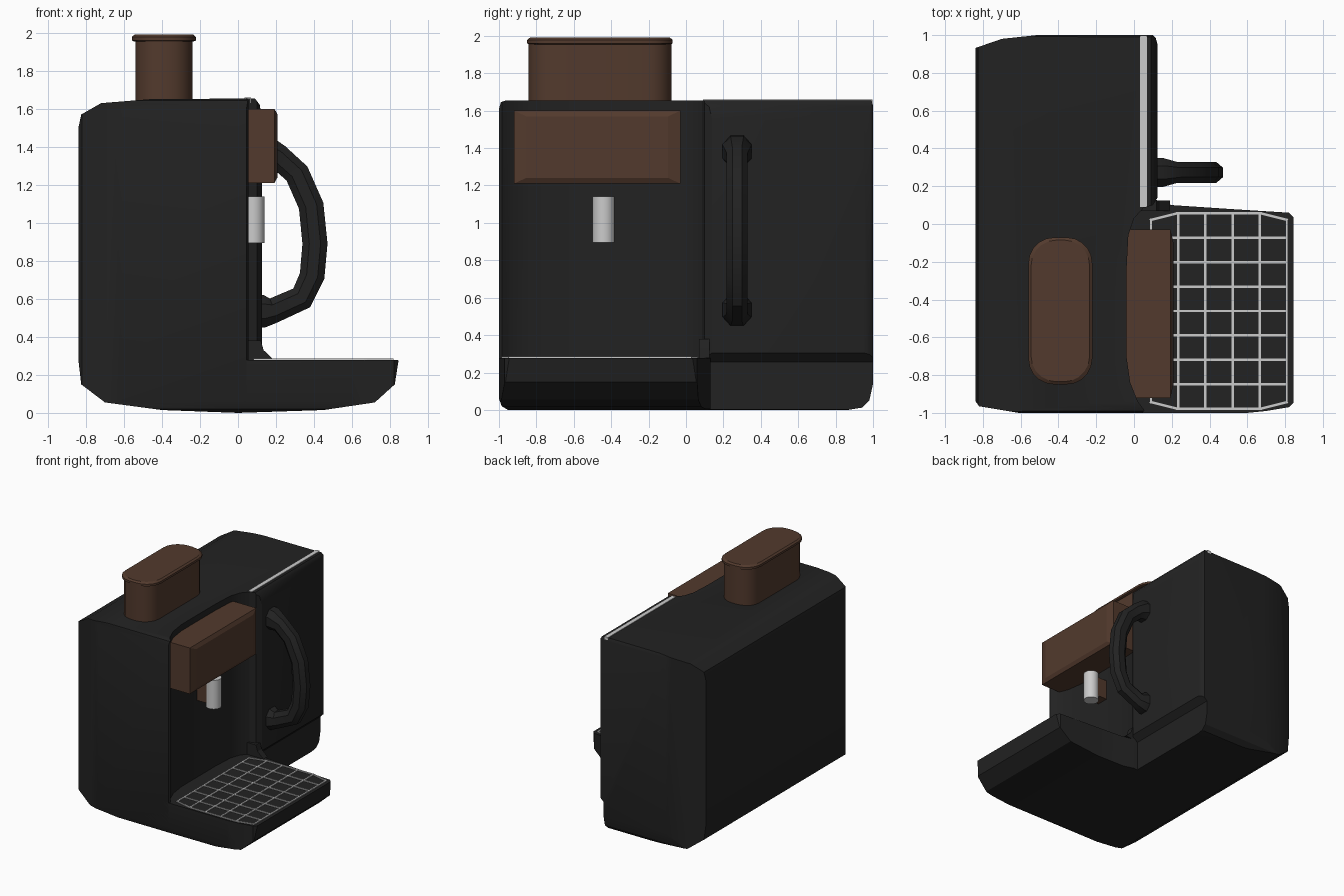
import bpy, bmesh, math
from mathutils import Vector

if "Cube" in bpy.data.objects:
    bpy.data.objects.remove(bpy.data.objects["Cube"])


def material(name, rgb):
    m = bpy.data.materials.new(name)
    m.diffuse_color = (*rgb, 1)
    m.use_nodes = True
    m.node_tree.nodes["Principled BSDF"].inputs["Base Color"].default_value = m.diffuse_color
    return m


BLACK = material("black_plastic", (0.016, 0.016, 0.016))
BROWN = material("brown_plastic", (0.085, 0.042, 0.026))


def skin(name, rings, mat=None):
    """Closed solid through equal-length rings of points, capped at both ends."""
    bm = bmesh.new()
    vr = [[bm.verts.new(p) for p in r] for r in rings]
    n = len(vr[0])
    for a, b in zip(vr, vr[1:]):
        for i in range(n):
            bm.faces.new((a[i], a[(i + 1) % n], b[(i + 1) % n], b[i]))
    bm.faces.new(vr[0])
    bm.faces.new(vr[-1])
    bmesh.ops.recalc_face_normals(bm, faces=bm.faces)
    me = bpy.data.meshes.new(name)
    bm.to_mesh(me)
    bm.free()
    ob = bpy.data.objects.new(name, me)
    bpy.context.collection.objects.link(ob)
    if mat:
        me.materials.append(mat)
    return ob


def prism(name, pts, axis, lo, hi, mat=None):
    put = {"x": lambda p, t: (t, p[0], p[1]),
           "y": lambda p, t: (p[0], t, p[1]),
           "z": lambda p, t: (p[0], p[1], t)}[axis]
    return skin(name, [[put(p, t) for p in pts] for t in (lo, hi)], mat)


def box(name, x, y, z, mat=None):
    return prism(name, [(x[0], y[0]), (x[1], y[0]), (x[1], y[1]), (x[0], y[1])], "z", *z, mat)


def boolean(ob, cutter, op):
    m = ob.modifiers.new("cut", "BOOLEAN")
    m.operation, m.object, m.solver = op, cutter, "EXACT"
    bpy.context.view_layer.objects.active = ob
    bpy.ops.object.modifier_apply(modifier=m.name)
    bpy.data.objects.remove(cutter)


def smooth(ob, deg=30):
    bpy.ops.object.select_all(action="DESELECT")
    ob.select_set(True)
    bpy.context.view_layer.objects.active = ob
    bpy.ops.object.shade_smooth_by_angle(angle=math.radians(deg))


def rounded(cx, cy, hx, hy, r, z, seg=5):
    pts = []
    for k, (sx, sy) in enumerate(((1, 1), (-1, 1), (-1, -1), (1, -1))):
        for i in range(seg + 1):
            a = math.pi / 2 * (k + i / seg)
            pts.append((cx + sx * (hx - r) + r * math.cos(a),
                        cy + sy * (hy - r) + r * math.sin(a), z))
    return pts


# Shared bowed underside (x, z) and lengthwise profile (y, z)
bottom = [(-0.84, 0.28), (-0.825, 0.15), (-0.7, 0.055), (-0.4, 0.015), (0, 0),
          (0.45, 0.015), (0.72, 0.055), (0.825, 0.15), (0.845, 0.277)]
side = [(-1, 0.06), (-0.985, 0.02), (-0.95, -0.001), (0.86, -0.001), (0.94, 0.012),
        (0.98, 0.05), (1, 0.14), (1, 1.63), (0.99, 1.656), (-0.96, 1.656), (-0.99, 1.645), (-1, 1.61)]

# Main body: plan outline cut by the front and side profiles
plan = [(-0.845, 0.93), (-0.7, 0.98), (-0.42, 1.01), (0.09, 1.01), (0.115, 0.985),
        (0.125, 0.95), (0.125, 0.14), (0.1, 0.1), (0.05, 0.085), (0, 0.03),
        (-0.03, -0.06), (-0.04, -0.25), (-0.04, -0.7), (-0.02, -0.84), (0.02, -0.94),
        (0.055, -0.985), (0.04, -1.01), (-0.55, -1.01), (-0.7, -0.985), (-0.82, -0.965), (-0.845, -0.93)]
body = prism("body", plan, "z", -0.1, 1.8, BLACK)
boolean(body, prism("cut_front", bottom + [
    (0.845, 1.4), (0.125, 1.55), (0.115, 1.62), (0.09, 1.654), (-0.45, 1.652),
    (-0.72, 1.63), (-0.825, 1.57), (-0.84, 1.5)], "y", -1.2, 1.2), "INTERSECT")
boolean(body, prism("cut_side", side, "x", -1.2, 1.2), "INTERSECT")
boolean(body, prism("cut_step", [(0.3, -0.1), (0.075, -0.1), (0.075, 0.255), (0.13, 0.31), (0.3, 0.31)],
                    "y", 0.07, 1.2), "DIFFERENCE")
smooth(body)

# Drip tray base
tray_plan = [(-0.2, -1.01), (0.5, -1.01), (0.7, -0.99), (0.82, -0.97), (0.85, -0.94),
             (0.85, 0.03), (0.82, 0.06), (0.5, 0.08), (0.2, 0.1), (0.11, 0.13), (-0.2, 0.13)]
tray = prism("drip_tray", tray_plan, "z", -0.1, 0.5, BLACK)
boolean(tray, prism("cut_tray", bottom, "y", -1.2, 1.2), "INTERSECT")
boolean(tray, prism("cut_tray_side", side, "x", -1.2, 1.2), "INTERSECT")
smooth(tray)
prism("tray_fillet", [(0.02, 0.27), (0.19, 0.277), (0.135, 0.33), (0.12, 0.38), (0.02, 0.38)],
      "y", 0.07, 0.125, BLACK)

# Drip grid: cross wires plus clipped-corner border
X0, X1, Y0, Y1, cx, cy = 0.09, 0.81, -0.978, 0.057, 0.14, 0.035


def wire(name, a, b, w=0.0065):
    a, b = Vector(a), Vector(b)
    d = (b - a).normalized() * w
    n = Vector((-d.y, d.x))
    prism(name, [a - d + n, a - d - n, b + d - n, b + d + n], "z", 0.272, 0.285)


for i in range(6):
    x = X0 + (X1 - X0) * i / 5
    e = cy if i in (0, 5) else 0
    wire("grid_wire_long", (x, Y0 + e), (x, Y1 - e))
for i in range(9):
    y = Y0 + (Y1 - Y0) * i / 8
    e = cx if i in (0, 8) else 0
    wire("grid_wire_cross", (X0 + e, y), (X1 - e, y))
for x, sx in ((X0, 1), (X1, -1)):
    for y, sy in ((Y0, 1), (Y1, -1)):
        wire("grid_corner", (x, y + sy * cy), (x + sx * cx, y))

# Brown control panel with chamfered face
rings = []
for x, d, e in ((-0.06, 0, 0), (0.192, 0, 0), (0.208, 0.065, 0.03)):
    ya, yb, za, zb = -0.92 + d, -0.03 - d, 1.21 + e, 1.6 - e
    rings.append([(x, ya, za), (x, yb, za), (x, yb, zb), (x, ya, zb)])
skin("control_panel", rings, BROWN)

# Bean hopper with overhanging lid
hopper = skin("bean_hopper", [rounded(-0.39, -0.46, 0.15, 0.383, 0.13, z) for z in (1.6, 1.965)], BROWN)
smooth(hopper)
lid = skin("hopper_lid", [rounded(-0.39, -0.46, 0.155 + g, 0.375 + g, 0.135, z) for g, z in
                          ((0.003, 1.955), (0.014, 1.96), (0.014, 1.978), (0.0, 1.99))], BROWN)
smooth(lid)

# Spout and its bracket
spout = skin("spout", [[(0.08 + 0.06 * math.cos(i * math.tau / 20), -0.44 + 0.06 * math.sin(i * math.tau / 20), z)
                        for i in range(20)] for z in (0.895, 1.14)])
smooth(spout)
box("spout_bracket", (-0.06, 0.06), (-0.49, -0.39), (0.93, 1.1), BROWN)

# Silver trim strip along the top edge
box("trim_strip", (0.033, 0.068), (0.09, 0.998), (1.63, 1.659))

# Handle: octagonal section swept along a curved path, flared at the ends
path = [(0.1, 1.385), (0.14, 1.38), (0.21, 1.35), (0.31, 1.26), (0.385, 1.09), (0.405, 0.89),
        (0.39, 0.72), (0.335, 0.605), (0.19, 0.54), (0.14, 0.535), (0.1, 0.535)]
rings = []
for i, p in enumerate(path):
    a, b = path[max(i - 1, 0)], path[min(i + 1, len(path) - 1)]
    t = Vector((b[0] - a[0], b[1] - a[1])).normalized()
    end = i < 2 or i > len(path) - 3
    w, h = (0.077, 0.085) if end else (0.056, 0.066)
    sec = [(0.45, 1), (1, 0.45), (1, -0.45), (0.45, -1), (-0.45, -1), (-1, -0.45), (-1, 0.45), (-0.45, 1)]
    rings.append([(p[0] - t.y * v * h, 0.273 + u * w, p[1] + t.x * v * h) for u, v in sec])
handle = skin("handle", rings, BLACK)
smooth(handle, 35)
